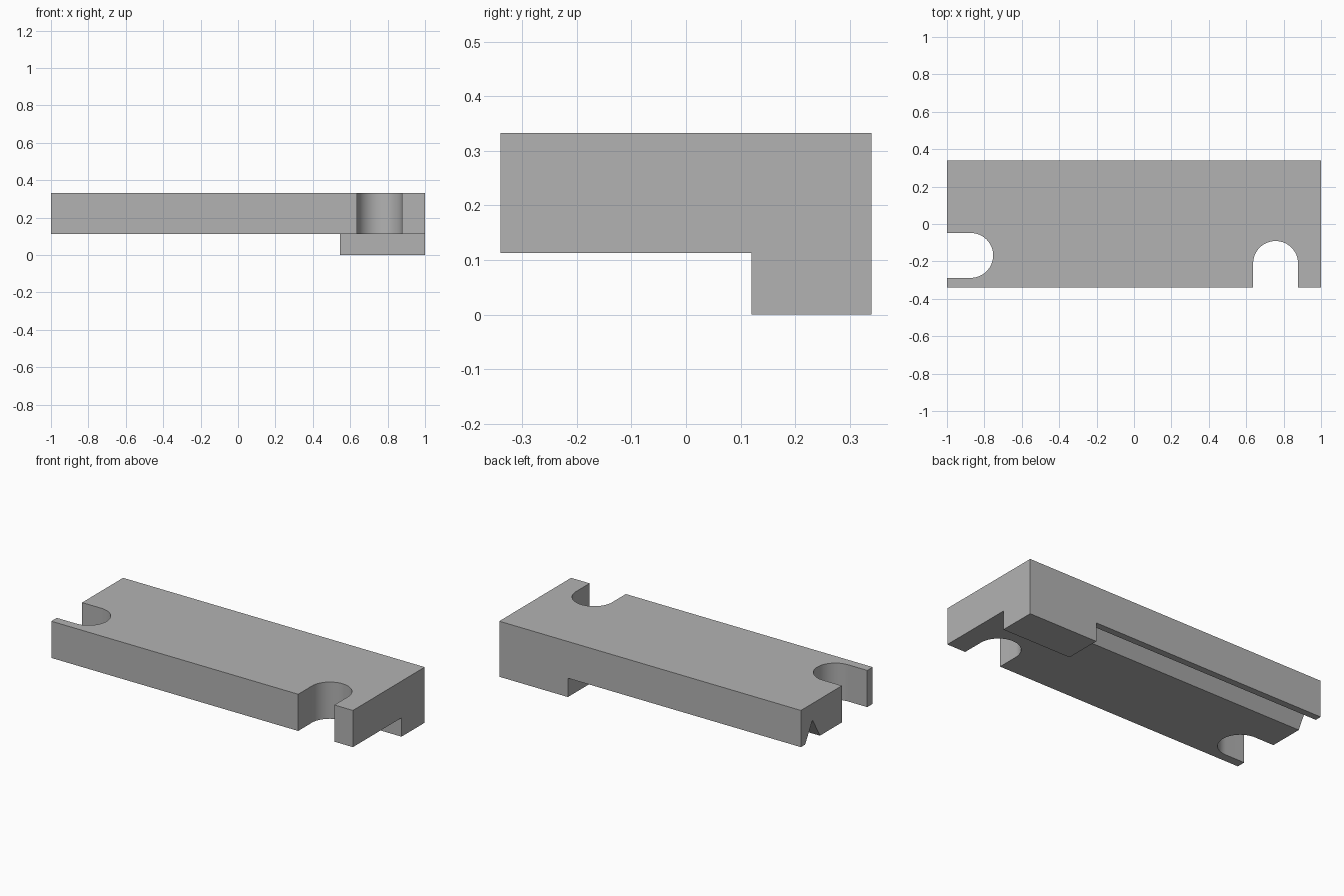
import bpy, bmesh
from math import pi, sin, cos, sqrt
from mathutils import Vector

cube = bpy.data.objects.get("Cube")
if cube:
    bpy.data.objects.remove(cube, do_unlink=True)

HALF_Y, TOP, UNDER = 0.34, 0.333, 0.113
FOOT_X, FOOT_Y, SLOT_R = 0.545, 0.12, 0.12

grey = bpy.data.materials.new("plain grey")
grey.use_nodes = True
colour = (0.45, 0.45, 0.45, 1)
grey.diffuse_color = colour
grey.node_tree.nodes["Principled BSDF"].inputs["Base Color"].default_value = colour


def prism(name, points, sweep):
    """Closed solid: a planar outline swept along a vector."""
    bm = bmesh.new()
    face = bm.faces.new([bm.verts.new(p) for p in points])
    swept = bmesh.ops.extrude_face_region(bm, geom=[face])["geom"]
    verts = [g for g in swept if isinstance(g, bmesh.types.BMVert)]
    bmesh.ops.translate(bm, verts=verts, vec=Vector(sweep))
    bmesh.ops.recalc_face_normals(bm, faces=bm.faces)
    mesh = bpy.data.meshes.new(name)
    bm.to_mesh(mesh)
    bm.free()
    mesh.materials.append(grey)
    obj = bpy.data.objects.new(name, mesh)
    bpy.context.collection.objects.link(obj)
    return obj


def slot(name, cx, cy, angle, steps=32):
    """Round-ended slot, open towards the given angle."""
    start = angle + pi / 2
    arc = [(cx + SLOT_R * cos(start + pi * i / steps),
            cy + SLOT_R * sin(start + pi * i / steps)) for i in range(steps + 1)]
    dx, dy = 0.4 * cos(angle), 0.4 * sin(angle)
    outline = arc + [(arc[-1][0] + dx, arc[-1][1] + dy), (arc[0][0] + dx, arc[0][1] + dy)]
    return prism(name, [(x, y, -0.1) for x, y in outline], (0, 0, 0.6))


# Solid block
block = prism("slotted_clamp_plate",
              [(-1, -HALF_Y, 0), (1, -HALF_Y, 0), (1, HALF_Y, 0), (-1, HALF_Y, 0)],
              (0, 0, TOP))

# Underside relief, leaving a foot in one back corner
relief_outline = [(-1.1, -0.5), (1.1, -0.5), (1.1, FOOT_Y),
                  (FOOT_X, FOOT_Y), (FOOT_X, 0.5), (-1.1, 0.5)]
relief = prism("underside_relief", [(x, y, -0.1) for x, y in relief_outline],
               (0, 0, 0.1 + UNDER))

# V groove running along the underside up to the foot
mid, half, drop = 0.23, 0.07, 0.03
wide = half + drop / sqrt(3)
groove = prism("v_groove",
               [(-1.1, mid - wide, UNDER - drop), (-1.1, mid + wide, UNDER - drop),
                (-1.1, mid, UNDER + half * sqrt(3))],
               (1.1 + FOOT_X, 0, 0))

# Bolt slots in the end and the front edge
cutters = [relief, groove,
           slot("end_slot", -0.873, -0.168, pi),
           slot("front_slot", 0.757, -0.211, -pi / 2)]

bpy.context.view_layer.objects.active = block
for cutter in cutters:
    cutter.hide_render = True
    mod = block.modifiers.new(cutter.name, "BOOLEAN")
    mod.operation, mod.solver, mod.object = "DIFFERENCE", "EXACT", cutter
    bpy.ops.object.modifier_apply(modifier=mod.name)
    bpy.data.objects.remove(cutter, do_unlink=True)

# Smooth slot walls, sharp edges elsewhere
bpy.ops.object.select_all(action="DESELECT")
block.select_set(True)
bpy.ops.object.shade_smooth_by_angle(angle=pi / 6)
